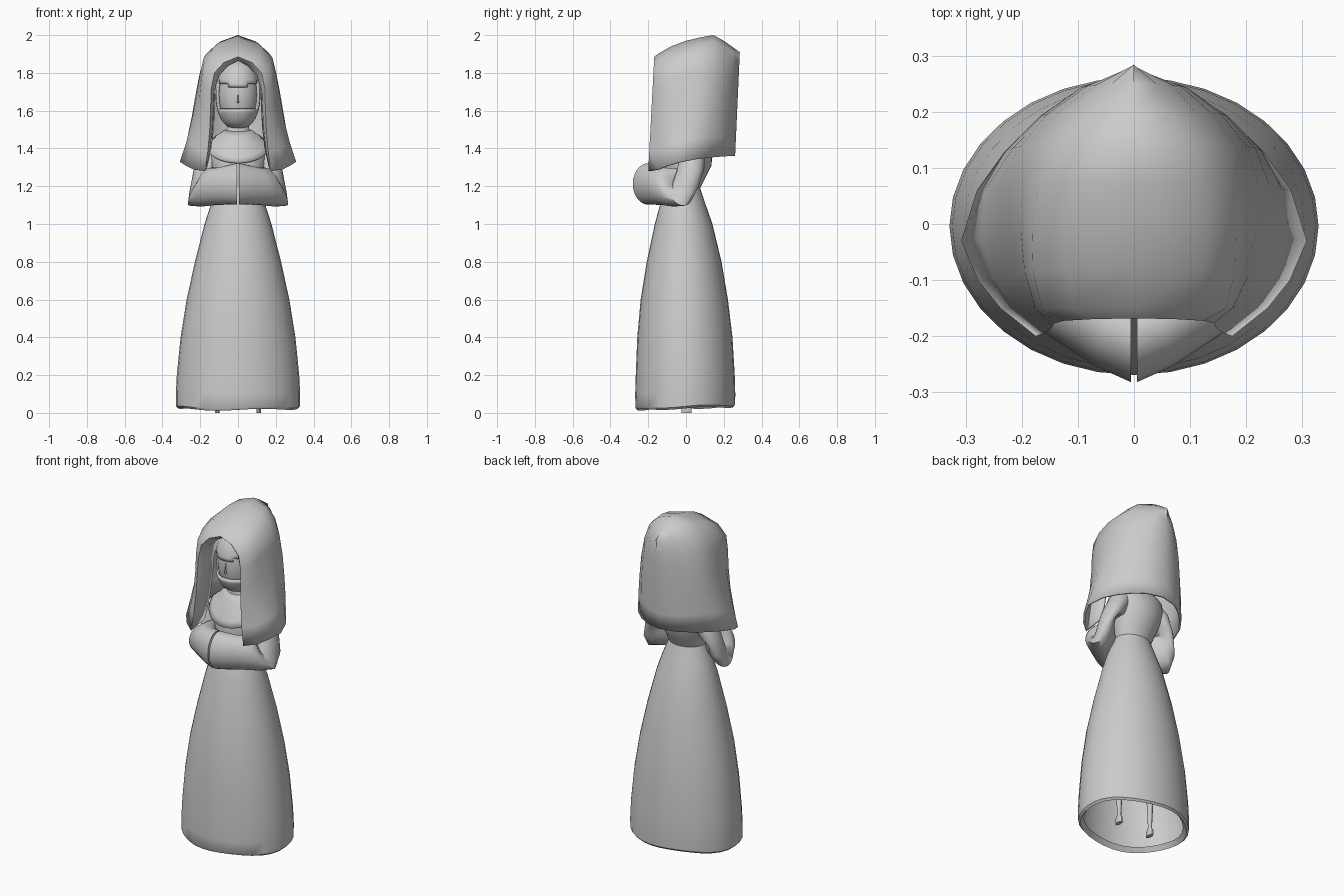
import bpy, bmesh, math
from mathutils import Vector

if "Cube" in bpy.data.objects:
    bpy.data.objects.remove(bpy.data.objects["Cube"])

cloth = bpy.data.materials.new("soft_grey")
cloth.diffuse_color = (0.6, 0.6, 0.6, 1)
cloth.use_nodes = True
cloth.node_tree.nodes["Principled BSDF"].inputs["Base Color"].default_value = cloth.diffuse_color


def finish(name, bm, thick=0, angle=40):
    bmesh.ops.remove_doubles(bm, verts=bm.verts, dist=1e-5)
    bmesh.ops.recalc_face_normals(bm, faces=bm.faces)
    me = bpy.data.meshes.new(name)
    bm.to_mesh(me)
    bm.free()
    ob = bpy.data.objects.new(name, me)
    bpy.context.collection.objects.link(ob)
    me.materials.append(cloth)
    bpy.ops.object.select_all(action='DESELECT')
    ob.select_set(True)
    bpy.context.view_layer.objects.active = ob
    bpy.ops.object.shade_smooth_by_angle(angle=math.radians(angle))
    if thick:
        m = ob.modifiers.new("thickness", 'SOLIDIFY')
        m.thickness, m.offset = thick, -1
    return ob


def grid(bm, rows, closed):
    """Skin a list of equally long point rows."""
    vs = [[bm.verts.new(p) for p in r] for r in rows]
    n = len(rows[0])
    for a, b in zip(vs, vs[1:]):
        for i in range(n if closed else n - 1):
            j = (i + 1) % n
            bm.faces.new((a[i], a[j], b[j], b[i]))
    return vs


def ring(c, a, b, n=24):
    c, a, b = Vector(c), Vector(a), Vector(b)
    return [c + a * math.cos(2 * math.pi * i / n) + b * math.sin(2 * math.pi * i / n) for i in range(n)]


def body_ring(z, rx, y0, y1, n=32):
    return ring((0, (y0 + y1) / 2, z), (rx, 0, 0), (0, (y1 - y0) / 2, 0), n)


# Skirt: hollow bell with a gently waved, turned-in hem
hem = [(0.05, .295, -.24, .23), (0.024, .316, -.26, .25), (0.035, .328, -.268, .26)]
bell = [(.1, .329, -.269, .261), (.2, .324, -.266, .258), (.4, .304, -.258, .246),
        (.6, .272, -.24, .222), (.8, .228, -.208, .188), (1.0, .177, -.165, .14),
        (1.1, .145, -.138, .105), (1.19, .108, -.10, .075)]
rows = [body_ring(*s) for s in hem + bell]
for r in rows[:3]:
    for i, p in enumerate(r):
        p.z += 0.008 * p.y / .26 + 0.005 * math.sin(i * math.pi / 4)
bm = bmesh.new()
grid(bm, rows, True)
finish("skirt", bm)

# Bodice, shoulders and neck
bodice = [(1.19, .108, -.10, .075), (1.24, .122, -.11, .10), (1.31, .145, -.118, .135),
          (1.38, .16, -.094, .14), (1.43, .155, -.07, .13), (1.47, .115, -.048, .105),
          (1.50, .06, -.045, .075), (1.6, .052, -.045, .06)]
bm = bmesh.new()
grid(bm, [body_ring(*s) for s in bodice], True)
finish("bodice", bm, angle=60)

# Scooped bib collar sloping from the neck over the chest
bm = bmesh.new()
rows = []
for k in range(6):
    t = k / 5
    row = []
    for i in range(25):
        a = math.pi * i / 24
        s = math.sin(a)
        top = Vector((.07 * math.cos(a), -.06 * s + .01, 1.50 - .01 * s))
        low = Vector((.174 * math.cos(a), -.152 * s + .01, 1.42 - .095 * s))
        p = top.lerp(low, t)
        p.y -= .006 * math.sin(math.pi * t) * s
        row.append(p)
    rows.append(row)
grid(bm, rows, False)
finish("bib_collar", bm, thick=.01)


def head_point(co, rx, ry, rz, z):
    """Squared-off egg: fuller at the cheeks than an ellipsoid."""
    r = math.hypot(co.x, co.y)
    k = (r ** .75) / r if r > 1e-4 else 1
    return Vector((co.x * k * rx, co.y * k * ry - .01, co.z * rz + z))


# Head covering: cap and chin band around a squared face opening
bm = bmesh.new()
bmesh.ops.create_uvsphere(bm, u_segments=40, v_segments=28, radius=1)
for v in bm.verts:
    v.co = head_point(v.co, .119, .128, .18, 1.685)
hole = []
for f in bm.faces:
    c = f.calc_center_median()
    if c.y < -.05 and 1.61 < c.z < 1.725 + 3 * c.x ** 2:
        hole.append(f)
bmesh.ops.delete(bm, geom=hole, context='FACES')
finish("head_covering", bm, thick=.014)

# Face set back in the opening
bm = bmesh.new()
bmesh.ops.create_uvsphere(bm, u_segments=32, v_segments=20, radius=1)
for v in bm.verts:
    v.co = head_point(v.co, .106, .108, .165, 1.685)
finish("face", bm)

# Narrow upright nose ridge
bm = bmesh.new()
n = [bm.verts.new(p) for p in ((-.006, -.112, 1.64), (.006, -.112, 1.64), (0, -.130, 1.645), (0, -.112, 1.73))]
for f in ((0, 1, 2), (0, 2, 3), (1, 3, 2), (0, 3, 1)):
    bm.faces.new([n[i] for i in f])
finish("nose", bm)

# Veil: arches from the lining, round the face opening, to the seam down the back.
# Each arch: y at bottom, y at top, bottom z, top z, half widths from bottom to top
LEVELS = (0, .17, .36, .55, .72, .86, .95, 1)
veil = [
    (-.090, -.04, 1.31, 1.862, (.160, .140, .128, .122, .120, .095, .05, 0)),
    (-.165, -.140, 1.295, 1.865, (.165, .148, .136, .130, .126, .10, .055, 0)),
    (-.200, -.168, 1.28, 1.885, (.175, .160, .150, .145, .142, .125, .075, 0)),
    (-.150, -.150, 1.29, 1.90, (.238, .215, .192, .180, .176, .165, .11, 0)),
    (-.100, -.08, 1.31, 1.94, (.278, .250, .222, .205, .195, .180, .12, 0)),
    (-.030, .0, 1.33, 1.97, (.308, .272, .242, .220, .202, .182, .12, 0)),
    (.060, .075, 1.345, 1.988, (.280, .264, .243, .222, .200, .170, .11, 0)),
    (.130, .145, 1.352, 2.0, (.230, .226, .216, .202, .180, .145, .09, 0)),
    (.190, .20, 1.357, 1.97, (.168, .168, .164, .155, .138, .11, .065, 0)),
    (.235, .25, 1.36, 1.935, (.10, .10, .098, .094, .084, .068, .04, 0)),
    (.260, .285, 1.36, 1.91, (0,) * 8),
]
rows = []
for yb, yt, zb, zt, ws in veil:
    half = [Vector((w, yb + (yt - yb) * t, zb + (zt - zb) * t)) for t, w in zip(LEVELS, ws)]
    rows.append([Vector((-p.x, p.y, p.z)) for p in half] + half[-2::-1])
bm = bmesh.new()
grid(bm, rows, False)
finish("veil", bm, thick=.012, angle=50)

# Sleeves: shoulder to elbow, then forward to wide cuffs meeting at the front
sleeve = [((.09, .035, 1.43), (0, .045, 0), (.03, 0, .03)),
          ((.14, .035, 1.37), (0, .065, 0), (.05, 0, .025)),
          ((.175, .025, 1.29), (0, .072, 0), (.06, 0, -.005)),
          ((.205, .0, 1.215), (-.005, .07, .02), (.055, .015, -.06)),
          ((.205, -.035, 1.195), (-.035, .066, .01), (.05, .03, -.098)),
          ((.17, -.085, 1.195), (-.055, .062, 0), (.025, .02, -.103)),
          ((.11, -.135, 1.20), (-.045, .062, 0), (.01, .01, -.10)),
          ((.05, -.178, 1.208), (-.02, .075, 0), (0, 0, -.105)),
          ((.005, -.20, 1.212), (0, .082, 0), (0, 0, -.11)),
          ((.010, -.20, 1.212), (0, .070, 0), (0, 0, -.098)),
          ((.06, -.17, 1.208), (-.02, .055, 0), (0, 0, -.08))]
for side, label in ((1, "left"), (-1, "right")):
    bm = bmesh.new()
    rows = [ring(*s) for s in sleeve]
    for r in rows:
        for p in r:
            p.x *= side
    vs = grid(bm, rows, True)
    bm.faces.new(vs[-1])
    finish(label + "_sleeve", bm, angle=60)

    # Slim leg ending in a small foot
    bm = bmesh.new()
    leg = [(.10, 0, 1.0, .045), (.105, 0, .55, .038), (.11, .005, .25, .02), (.11, .005, .05, .011)]
    vs = grid(bm, [ring((side * x, y, z), (r, 0, 0), (0, r, 0), 10) for x, y, z, r in leg], True)
    foot = [body_ring(z, .013, -.025, .03, 10) for z in (.03, .012, 0)]
    for r in foot:
        for p in r:
            p.x += side * .11
    fs = grid(bm, foot, True)
    bm.faces.new(fs[-1])
    bmesh.ops.bridge_loops(bm, edges=[e for e in bm.edges if all(v in vs[-1] for v in e.verts)
                                      or all(v in fs[0] for v in e.verts)])
    finish(label + "_leg", bm)
